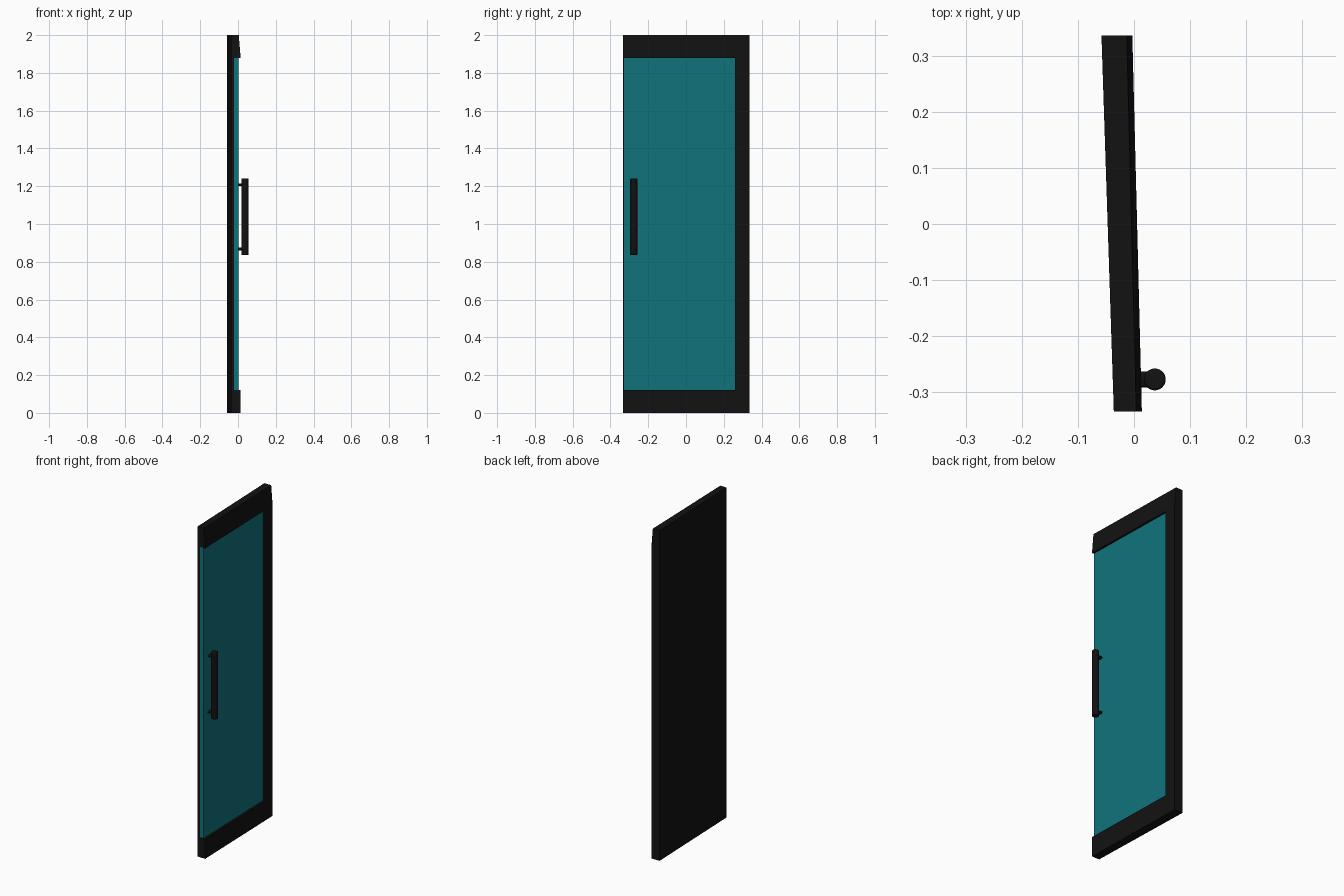
import bpy, bmesh, math

if "Cube" in bpy.data.objects:
    bpy.data.objects.remove(bpy.data.objects["Cube"])

Y0, Y1 = -0.334, 0.336


def material(name, color):
    m = bpy.data.materials.new(name)
    m.diffuse_color = color
    m.use_nodes = True
    m.node_tree.nodes["Principled BSDF"].inputs["Base Color"].default_value = m.diffuse_color
    return m


black = material("black", (0.006, 0.006, 0.006, 1))
teal = material("teal", (0.005, 0.17, 0.2, 1))


def t(y):
    return (y - Y0) / (Y1 - Y0)


def back(y):
    return -0.036 - 0.022 * t(y)


def front(y):
    return 0.014 - 0.017 * t(y)


def slab(name, y0, y1, z0, z1, xa, xb, mat, lean=0.0):
    """Block between the tapered planes xa(y) and xb(y); lean pulls in its top front edge."""
    bm = bmesh.new()
    rings = []
    for z, d in ((z0, 0.0), (z1, lean)):
        pts = [(xa(y0), y0), (xb(y0) - d, y0), (xb(y1) - d, y1), (xa(y1), y1)]
        rings.append([bm.verts.new((x, y, z)) for x, y in pts])
    lo, hi = rings
    bm.faces.new(lo[::-1])
    bm.faces.new(hi)
    for i in range(4):
        j = (i + 1) % 4
        bm.faces.new((lo[i], lo[j], hi[j], hi[i]))
    me = bpy.data.meshes.new(name)
    bm.to_mesh(me)
    bm.free()
    ob = bpy.data.objects.new(name, me)
    bpy.context.collection.objects.link(ob)
    me.materials.append(mat)
    return ob


def cylinder(name, r, depth, loc, rot, bevel, mat):
    bpy.ops.mesh.primitive_cylinder_add(vertices=32, radius=r, depth=depth, location=loc, rotation=rot)
    ob = bpy.context.object
    ob.name = name
    ob.data.materials.append(mat)
    if bevel:
        b = ob.modifiers.new("edge", 'BEVEL')
        b.width, b.segments, b.limit_method = bevel, 2, 'ANGLE'
    bpy.ops.object.shade_smooth_by_angle(angle=math.radians(35))
    return ob


def glass_back(y):
    return back(y) + 0.015


def glass_front(y):
    return front(y) - 0.012


# Back board and glass pane
slab("back_board", Y0, Y1, 0.12, 1.88, back, glass_back, black)
slab("glass_pane", Y0 + 0.002, 0.26, 0.12, 1.88, glass_back, glass_front, teal)

# Frame: hinge stile, bottom rail, sloping top rail
slab("hinge_stile", 0.26, Y1, 0.12, 1.88, glass_back, front, black)
slab("bottom_rail", Y0, Y1, 0.0, 0.12, back, front, black)
slab("top_rail", Y0, Y1, 1.88, 2.0, back, front, black, lean=0.010)

# Pull handle with two flat standoffs
HX, HY = 0.037, -0.277
cylinder("handle_bar", 0.0195, 0.405, (HX, HY, 1.038), (0, 0, 0), 0.004, black)
for i, z in enumerate((0.868, 1.208)):
    post = cylinder(f"handle_post_{i + 1}", 0.014, 0.04, (HX - 0.022, HY, z),
                    (0, math.pi / 2, 0), 0, black)
    post.scale.x = 0.5
